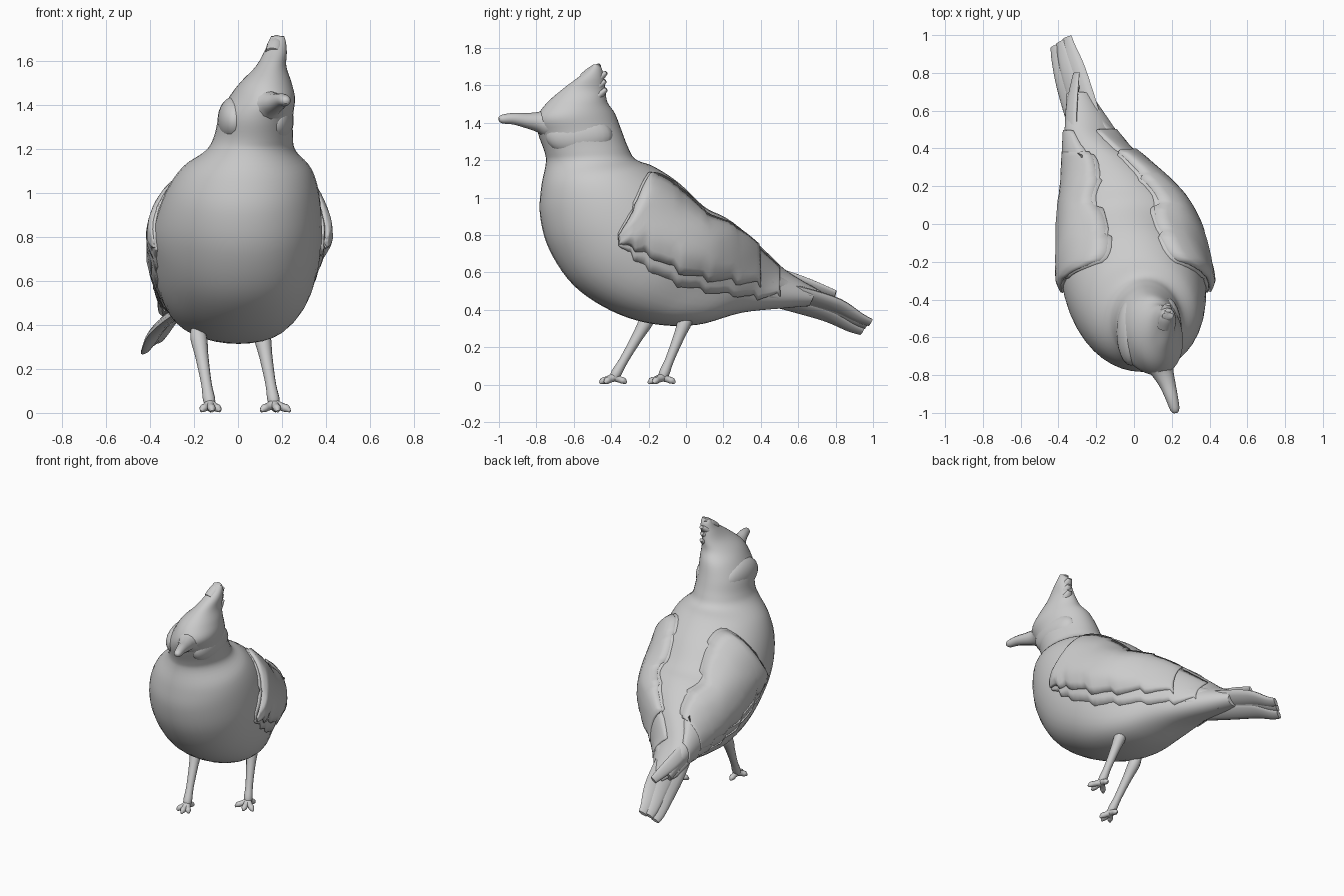
import bpy, bmesh, math, random
from mathutils import Vector
from mathutils.bvhtree import BVHTree

random.seed(4)
default_cube = bpy.data.objects.get("Cube")
if default_cube:
    bpy.data.objects.remove(default_cube, do_unlink=True)

grey = bpy.data.materials.new("plain_grey")
grey.use_nodes = True
grey.diffuse_color = (.6, .6, .6, 1)
for node in grey.node_tree.nodes:
    if node.type == 'BSDF_PRINCIPLED':
        node.inputs["Base Color"].default_value = (.6, .6, .6, 1)


def finish(name, bm, angle=50):
    """Turn a bmesh into a named, shaded object."""
    bmesh.ops.recalc_face_normals(bm, faces=bm.faces)
    mesh = bpy.data.meshes.new(name)
    bm.to_mesh(mesh)
    bm.free()
    mesh.materials.append(grey)
    obj = bpy.data.objects.new(name, mesh)
    bpy.context.collection.objects.link(obj)
    bpy.ops.object.select_all(action='DESELECT')
    obj.select_set(True)
    bpy.context.view_layer.objects.active = obj
    bpy.ops.object.shade_smooth_by_angle(angle=math.radians(angle))
    return obj


def spline(rows, steps):
    """Smoothly interpolate rows of numbers, passing through each row."""
    result = []
    last = len(rows) - 1
    for i in range(last):
        a, b = rows[max(i - 1, 0)], rows[i]
        c, d = rows[i + 1], rows[min(i + 2, last)]
        for s in range(steps):
            t = s / steps
            result.append([q + .5 * t * (r - p + t * (2 * p - 5 * q + 4 * r - u
                           + t * (3 * (q - r) + u - p)))
                           for p, q, r, u in zip(a, b, c, d)])
    result.append(list(rows[-1]))
    return result


def loft(name, rings, sides=16):
    """Skin rings of centre, two half axes and fullness opposite the first axis."""
    bm = bmesh.new()
    loops = []
    for centre, a, b, full in rings:
        loop = []
        for k in range(sides):
            c, s = math.cos(math.tau * k / sides), math.sin(math.tau * k / sides)
            loop.append(bm.verts.new(centre + a * c + b * s * (1 + full * min(c, 0) ** 2)))
        loops.append(loop)
    for low, high in zip(loops, loops[1:]):
        for k in range(sides):
            n = (k + 1) % sides
            bm.faces.new((low[k], low[n], high[n], high[k]))
    bm.faces.new(loops[0])
    bm.faces.new(loops[-1])
    return finish(name, bm)


def tube(name, rows, flat=1, across=(1, 0, 0), sides=12, steps=4):
    """Tapered tube through rows of x, y, z, radius; flat squashes it."""
    rows = spline(rows, steps)
    points = [Vector(r[:3]) for r in rows]
    rings = []
    for i, p in enumerate(points):
        along = points[min(i + 1, len(points) - 1)] - points[max(i - 1, 0)]
        side = Vector(across)
        side = (side - along * side.dot(along) / along.length_squared).normalized()
        thin = along.normalized().cross(side)
        radius = max(rows[i][3], .002)
        rings.append((p, side * radius, thin * radius * flat, 0))
    return loft(name, rings, sides)


def ball(name, centre, size):
    bm = bmesh.new()
    bmesh.ops.create_uvsphere(bm, u_segments=24, v_segments=16, radius=1)
    for v in bm.verts:
        v.co = Vector(centre) + Vector([p * s for p, s in zip(v.co, size)])
    return finish(name, bm)


# Crest, head, breast and rump: back x y z, front x y z, half width
body_rows = [
    (.18, -.47, 1.715, .18, -.50, 1.71, .03),
    (.178, -.45, 1.69, .178, -.53, 1.68, .04),
    (.17, -.44, 1.64, .17, -.58, 1.64, .052),
    (.15, -.43, 1.57, .15, -.66, 1.58, .07),
    (.125, -.42, 1.51, .13, -.75, 1.50, .115),
    (.09, -.38, 1.45, .13, -.80, 1.42, .148),
    (.07, -.345, 1.36, .095, -.79, 1.34, .168),
    (.065, -.31, 1.27, .075, -.755, 1.24, .18),
    (.055, -.27, 1.205, .06, -.75, 1.18, .205),
    (.03, -.17, 1.165, .05, -.775, 1.05, .295),
    (0, -.04, 1.08, .04, -.78, .90, .35),
    (-.04, .10, .95, .04, -.73, .72, .38),
    (-.06, .20, .90, .04, -.60, .53, .375),
    (-.09, .28, .845, .03, -.40, .395, .35),
    (-.14, .36, .775, .01, -.18, .325, .295),
    (-.22, .44, .70, -.01, .06, .32, .23),
    (-.28, .53, .615, -.10, .30, .385, .155),
    (-.29, .63, .55, -.22, .54, .41, .10),
    (-.30, .70, .51, -.28, .66, .42, .07),
]
body_rings = []
for row in spline(body_rows, 5):
    back, front = Vector(row[:3]), Vector(row[3:6])
    belly = .35 * max(0, 1 - abs(front.y + .12) / .6)
    if front.z > .7:
        belly = 0
    body_rings.append(((back + front) / 2, (back - front) / 2,
                       Vector((row[6], 0, 0)), belly))
body = loft("body", body_rings, 40)

# Ragged feather tips at the back of the crest
for i, (y, z) in enumerate([(-.46, 1.71), (-.425, 1.67), (-.43, 1.625), (-.425, 1.58)]):
    tube(f"crest_feather_{i}", [(.16, y - .09, z - .07, .035),
         (.17, y - .04, z - .03, .035), (.178, y, z, .015)], .7)

# Beak, eyes, brows and cheeks
tube("beak", [(.13, -.66, 1.40, .10), (.14, -.74, 1.40, .085), (.155, -.79, 1.405, .058),
              (.178, -.85, 1.412, .043), (.20, -.92, 1.422, .033),
              (.216, -.98, 1.42, .025), (.22, -1, 1.418, .012)], .95)
for side in (-1, 1):
    label = "left" if side > 0 else "right"
    ball(f"{label}_eye", (.12 + side * .105, -.64, 1.43), (.02, .03, .018))
    ball(f"{label}_cheek", (.08 + side * .095, -.57, 1.33), (.078, .18, .11))
    tube(f"{label}_brow", [(.14 + side * .05, -.74, 1.46, .012),
         (.12 + side * .095, -.65, 1.47, .02),
         (.105 + side * .11, -.54, 1.465, .012)], .8, (0, 0, 1))

# Wings laid over the flanks
depsgraph = bpy.context.evaluated_depsgraph_get()
skin = BVHTree.FromObject(body, depsgraph)


def wing_layer(name, side, rows, lift):
    """Ragged sheet on the body; rows hold y, lower z and upper z."""
    bm = bmesh.new()
    columns = []
    table = spline(rows, 6)
    bands = 10
    for i, (y, low, high) in enumerate(table):
        jag = .02 * (i % 6 - 2.5) / 2.5 * random.uniform(.4, 1)
        column = []
        for j in range(bands + 1):
            t = j / bands
            z = low + (high - low) * t + jag * (1 - t)
            yy = y + jag * t * .4
            hit = skin.ray_cast(Vector((side * 2, yy, z)), Vector((-side, 0, 0)))
            if hit[0] is None:
                hit = skin.find_nearest(Vector((-.42 * max(y, 0) + side * .04, yy, z)))
            rim = min(1, 4 * t, 4 * (1 - t), .2 + i / 5, (len(table) - i) / 12)
            column.append(bm.verts.new(hit[0] + hit[1] * lift * (.4 + .6 * rim)))
        columns.append(column)
    for a, b in zip(columns, columns[1:]):
        for j in range(bands):
            bm.faces.new((a[j], b[j], b[j + 1], a[j + 1]))
    obj = finish(name, bm)
    # Face outward, then thicken toward the body
    mesh = obj.data
    if sum(p.normal.x * p.area for p in mesh.polygons) * side < 0:
        mesh.flip_normals()
    solid = obj.modifiers.new("thickness", 'SOLIDIFY')
    solid.thickness = lift + .005
    solid.offset = -1


wing_rows = [(-.36, .75, .81), (-.28, .68, .97), (-.20, .62, 1.13), (-.05, .54, 1.06),
             (.10, .50, .92), (.25, .48, .85), (.38, .47, .74), (.50, .48, .62)]
for side in (-1, 1):
    label = "left" if side > 0 else "right"
    wing_layer(f"{label}_wing_under", side, wing_rows, .018)
    cover = [(y + .005, low + .07 * min(1, max(0, y + .4) * 5), high - .01)
             for y, low, high in wing_rows[:-1]]
    wing_layer(f"{label}_wing_cover", side, cover, .042 + side * .01)

# Long flight feathers past the wings
for i in range(3):
    drop = i * .03
    tube(f"right_flight_feather_{i}", [(-.34, .15, .66 - drop, .03),
         (-.335, .42, .605 - drop, .045), (-.33, .62, .545 - drop, .045),
         (-.305, .80 - i * .07, .485 - drop * .5, .025)], .35, (.6, 0, .8))
    tube(f"left_flight_feather_{i}", [(.08, .25, .62 - drop, .03),
         (-.06, .42, .57 - drop, .04), (-.165, .54, .53 - drop, .035),
         (-.225, .68 - i * .05, .485 - drop, .015)], .4, (-.5, 0, .8))

# Tail rolled down toward its right edge
for i, shift in enumerate((-1, 0, 1)):
    spread = Vector((.032, .022, .024)) * shift
    base = [(-.22, .42, .50, .06), (-.28, .60, .455, .065), (-.335, .78, .40, .06),
            (-.372, .90, .335, .042), (-.386, .965, .308, .03)]
    rows = [(x + spread.x, y + spread.y, z + spread.z + .008 * (i % 2), r)
            for x, y, z, r in base]
    tube(f"tail_feather_{i}", rows, .38, (.8, .4, .55))

# Legs and feet
for label, hip, ankle, width in (("left", (.11, 0, .35), (.165, -.125, .04), 1),
                                 ("right", (-.18, -.205, .35), (-.128, -.385, .04), .65)):
    hip, ankle = Vector(hip), Vector(ankle)
    stops = ((-.1, .03), (.05, .038), (.3, .03), (.7, .024), (.93, .028), (1.03, .02))
    tube(f"{label}_leg", [(*hip.lerp(ankle, t), r) for t, r in stops])
    for i, (dx, dy) in enumerate([(-.055, -.05), (.015, -.07), (.065, -.045), (.005, .06)]):
        step = Vector((dx * width, dy, 0))
        tube(f"{label}_toe_{i}", [(*ankle, .024),
             (*(ankle + step * .5 - Vector((0, 0, .012))), .018),
             (*(ankle + step * .85 - Vector((0, 0, .02))), .018),
             (*(ankle + step * 1.1 - Vector((0, 0, .033))), .006)], 1, (-dy, dx, 0), 10)
